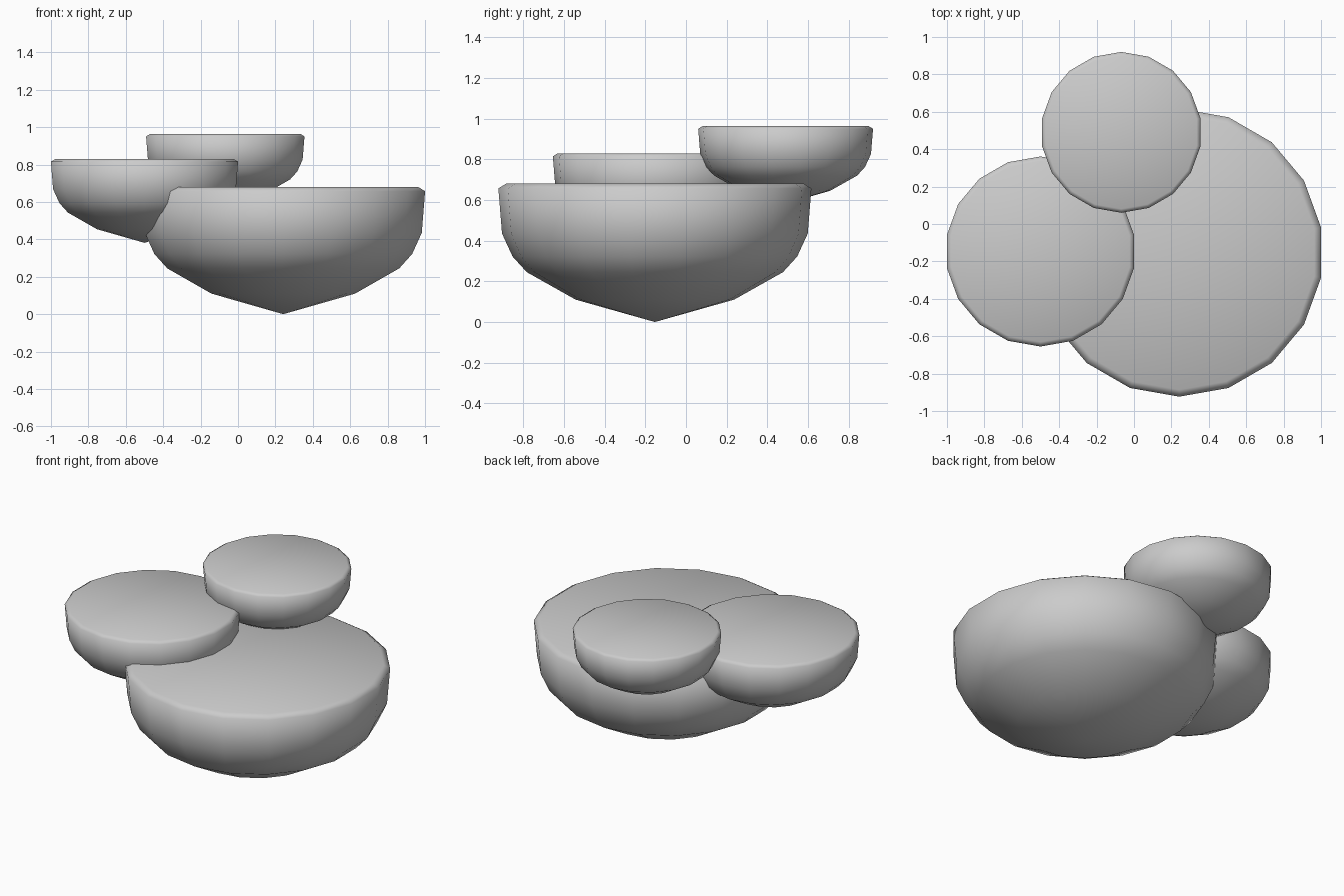
import bpy, bmesh
from math import radians
from mathutils import Matrix

if "Cube" in bpy.data.objects:
    bpy.data.objects.remove(bpy.data.objects["Cube"])

SIDES = 18
# Half profile of the largest bowl: radius, height above its lowest point
PROFILE = [(0, 0), (0.39, 0.11), (0.63, 0.245), (0.70, 0.322), (0.752, 0.435),
           (0.77, 0.657), (0.733, 0.68), (0, 0.68)]


def bowl(name, x, y, z_top, radius):
    """Revolve the scaled profile into a filled, flat-topped bowl."""
    s = radius / 0.77
    z0 = z_top - 0.68 * s
    bm = bmesh.new()
    # start the profile at the -y side so a corner faces the front
    verts = [bm.verts.new((0, -r * s, h * s)) for r, h in PROFILE]
    edges = [bm.edges.new(pair) for pair in zip(verts, verts[1:])]
    bmesh.ops.spin(bm, geom=verts + edges, cent=(0, 0, 0), axis=(0, 0, 1),
                   angle=radians(360), steps=SIDES, use_duplicate=False)
    bmesh.ops.remove_doubles(bm, verts=bm.verts, dist=0.0005)
    bmesh.ops.recalc_face_normals(bm, faces=bm.faces)
    for f in bm.faces:
        f.smooth = True
    bm.transform(Matrix.Translation((x, y, z0)))
    mesh = bpy.data.meshes.new(name)
    bm.to_mesh(mesh)
    bm.free()
    obj = bpy.data.objects.new(name, mesh)
    bpy.context.collection.objects.link(obj)
    return obj


# Three overlapping bowls, stepping upward as they shrink
bowl("large_bowl", 0.242, -0.153, 0.68, 0.77)
bowl("medium_bowl", -0.50, -0.147, 0.83, 0.508)
bowl("small_bowl", -0.068, 0.49, 0.963, 0.43)
